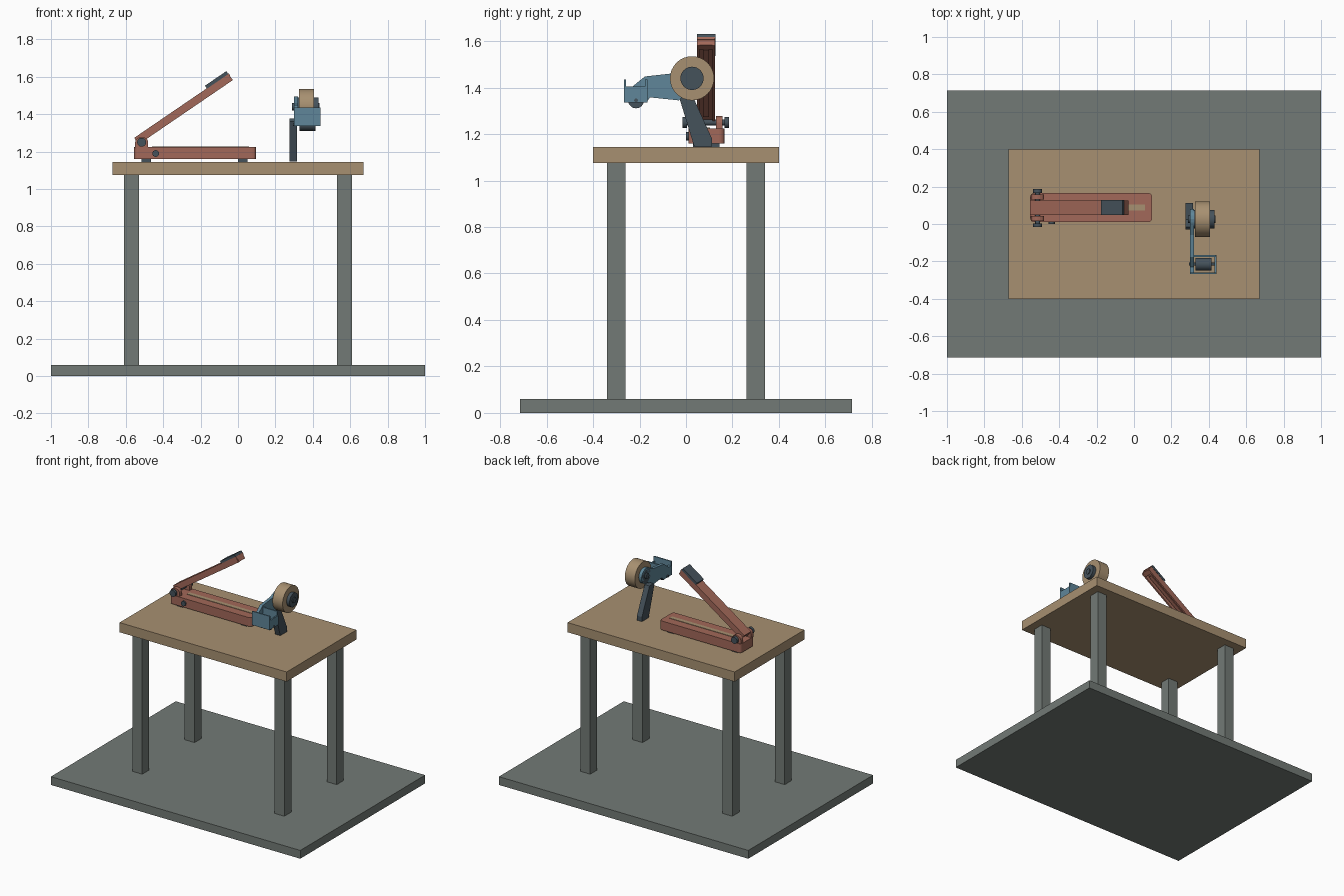
import bpy, bmesh, math
from mathutils import Matrix, Vector

if "Cube" in bpy.data.objects:
    bpy.data.objects.remove(bpy.data.objects["Cube"])


def material(name, r, g, b):
    m = bpy.data.materials.new(name)
    m.use_nodes = True
    m.diffuse_color = (r, g, b, 1)
    m.node_tree.nodes["Principled BSDF"].inputs["Base Color"].default_value = (r, g, b, 1)
    return m


GREY = material("stone grey", 0.17, 0.195, 0.18)
TAN = material("tan wood", 0.39, 0.28, 0.165)
RED = material("brick red", 0.36, 0.14, 0.10)
DARK = material("dark slate", 0.06, 0.085, 0.105)
BLUE = material("steel blue", 0.115, 0.24, 0.32)


def finish(name, bm, mat, smooth=False):
    bmesh.ops.recalc_face_normals(bm, faces=bm.faces)
    mesh = bpy.data.meshes.new(name)
    bm.to_mesh(mesh)
    bm.free()
    ob = bpy.data.objects.new(name, mesh)
    bpy.context.collection.objects.link(ob)
    mesh.materials.append(mat)
    if smooth:
        bpy.context.view_layer.objects.active = ob
        ob.select_set(True)
        bpy.ops.object.shade_smooth_by_angle()
        ob.select_set(False)
    return ob


def box(name, x, y, z, mat, round_upright=0):
    """Box from (low, high) ranges, optionally with rounded upright edges."""
    bm = bmesh.new()
    size = Matrix.Diagonal((x[1] - x[0], y[1] - y[0], z[1] - z[0], 1))
    mid = Matrix.Translation([sum(r) / 2 for r in (x, y, z)])
    bmesh.ops.create_cube(bm, size=1, matrix=mid @ size)
    if round_upright:
        upright = [e for e in bm.edges
                   if abs(e.verts[0].co.z - e.verts[1].co.z) > 1e-4]
        bmesh.ops.bevel(bm, geom=upright, offset=round_upright, segments=4,
                        profile=0.5, affect='EDGES')
    return finish(name, bm, mat)


def cylinder(name, axis, centre, span, radius, mat):
    """Cylinder along x or y; centre gives the other two coordinates."""
    bm = bmesh.new()
    mid, a, b = sum(span) / 2, *centre
    if axis == 'X':
        m = Matrix.Translation((mid, a, b)) @ Matrix.Rotation(math.pi / 2, 4, 'Y')
    else:
        m = Matrix.Translation((a, mid, b)) @ Matrix.Rotation(math.pi / 2, 4, 'X')
    bmesh.ops.create_cone(bm, cap_ends=True, segments=32, radius1=radius,
                          radius2=radius, depth=span[1] - span[0], matrix=m)
    return finish(name, bm, mat, True)


def prism(name, axis, points, span, mat):
    """Profile extruded along x (y, z points) or along y (x, z points)."""
    bm = bmesh.new()
    if axis == 'X':
        cos = [(span[0], a, b) for a, b in points]
        move = (span[1] - span[0], 0, 0)
    else:
        cos = [(a, span[0], b) for a, b in points]
        move = (0, span[1] - span[0], 0)
    face = bm.faces.new([bm.verts.new(c) for c in cos])
    out = bmesh.ops.extrude_face_region(bm, geom=[face])
    bmesh.ops.translate(bm, vec=move, verts=[
        v for v in out["geom"] if isinstance(v, bmesh.types.BMVert)])
    return finish(name, bm, mat)


# Floor slab and table
box("floor_slab", (-1, 1), (-0.715, 0.715), (0, 0.06), GREY)
box("table_top", (-0.67, 0.67), (-0.4, 0.4), (1.075, 1.145), TAN)
for sx, side in ((-1, "right"), (1, "left")):
    for sy, end in ((-1, "front"), (1, "back")):
        cx, cy = sx * 0.57, sy * 0.3
        box(f"{end}_{side}_leg", (cx - 0.04, cx + 0.04), (cy - 0.04, cy + 0.04),
            (0.06, 1.075), GREY)

# Hinged press: base, feet and rail
box("press_base", (-0.555, 0.097), (0.01, 0.165), (1.16, 1.225), RED, 0.02)
for i, fx in enumerate((-0.49, 0.025)):
    box(f"press_foot_{i}", (fx - 0.025, fx + 0.025), (0.03, 0.145), (1.145, 1.16), DARK)
box("press_rail", (-0.46, 0.06), (0.073, 0.103), (1.22, 1.228), TAN)
cylinder("side_knob", 'Y', (-0.44, 1.19), (0, 0.012), 0.018, DARK)

# Hinge lugs with rounded tops, and pivot bolt
PIVOT = Vector((-0.515, 0, 1.25))
lug = [(-0.55, 1.22)] + [
    (PIVOT.x - 0.035 * math.cos(t * math.pi / 8), PIVOT.z + 0.028 * math.sin(t * math.pi / 8))
    for t in range(9)] + [(-0.48, 1.22)]
for name, span in (("front", (0.015, 0.042)), ("back", (0.13, 0.158))):
    prism(f"{name}_hinge_lug", 'Y', lug, span, RED)
cylinder("pivot_bolt", 'Y', (PIVOT.x, PIVOT.z), (-0.005, 0.18), 0.013, DARK)
for name, span in (("front", (-0.015, 0.004)), ("back", (0.166, 0.186))):
    cylinder(f"{name}_bolt_head", 'Y', (PIVOT.x, PIVOT.z), span, 0.024, DARK)

# Raised lever: channel open below, with a grip on top
TILT = Matrix.Translation(PIVOT) @ Matrix.Rotation(math.radians(-34.3), 4, 'Y')
lever = [
    ("lever_top", (-0.02, 0.592), (0.047, 0.125), (0.028, 0.042), RED),
    ("lever_front_wall", (-0.02, 0.588), (0.047, 0.059), (0, 0.03), RED),
    ("lever_back_wall", (-0.02, 0.588), (0.113, 0.125), (0, 0.03), RED),
    ("lever_end_block", (0.555, 0.59), (0.055, 0.117), (0.002, 0.03), RED),
    ("lever_inner_bar", (0.03, 0.54), (0.073, 0.099), (0.008, 0.03), RED),
    ("lever_grip", (0.45, 0.588), (0.047, 0.127), (0.04, 0.059), DARK),
]
for name, x, y, z, mat in lever:
    box(name, x, y, z, mat).data.transform(TILT)

# Tape dispenser: reel on its hub
REEL = (0.026, 1.44)
cylinder("tape_reel", 'X', REEL, (0.326, 0.406), 0.095, TAN)
cylinder("reel_hub", 'X', REEL, (0.3, 0.43), 0.05, DARK)
cylinder("hub_spindle", 'X', REEL, (0.29, 0.436), 0.02, DARK)

# Dispenser arm plate, ending in a round behind the reel
arm = [(-0.265, 1.336), (-0.265, 1.405), (-0.23, 1.405), (-0.177, 1.448), (-0.06, 1.461)]
arm += [(REEL[0] + 0.055 * math.cos(math.radians(a)), REEL[1] + 0.055 * math.sin(math.radians(a)))
        for a in range(110, -111, -20)]
arm += [(-0.03, 1.345), (-0.155, 1.358), (-0.17, 1.336)]
prism("dispenser_arm", 'X', arm, (0.3, 0.322), BLUE)

# Dispenser handle, slanting back down to the table
prism("dispenser_handle", 'X',
      [(-0.03, 1.36), (-0.015, 1.376), (0.025, 1.372), (0.112, 1.18),
       (0.112, 1.147), (0.035, 1.147)], (0.275, 0.315), DARK)

# Dispenser head: open frame around a roller
box("head_front", (0.3, 0.44), (-0.267, -0.258), (1.336, 1.436), BLUE)
box("head_side", (0.43, 0.44), (-0.262, -0.165), (1.336, 1.404), BLUE)
box("head_back", (0.31, 0.436), (-0.176, -0.166), (1.345, 1.436), BLUE)
cylinder("head_roller", 'X', (-0.215, 1.345), (0.328, 0.415), 0.034, DARK)
cylinder("roller_axle", 'X', (-0.215, 1.345), (0.293, 0.442), 0.008, DARK)
